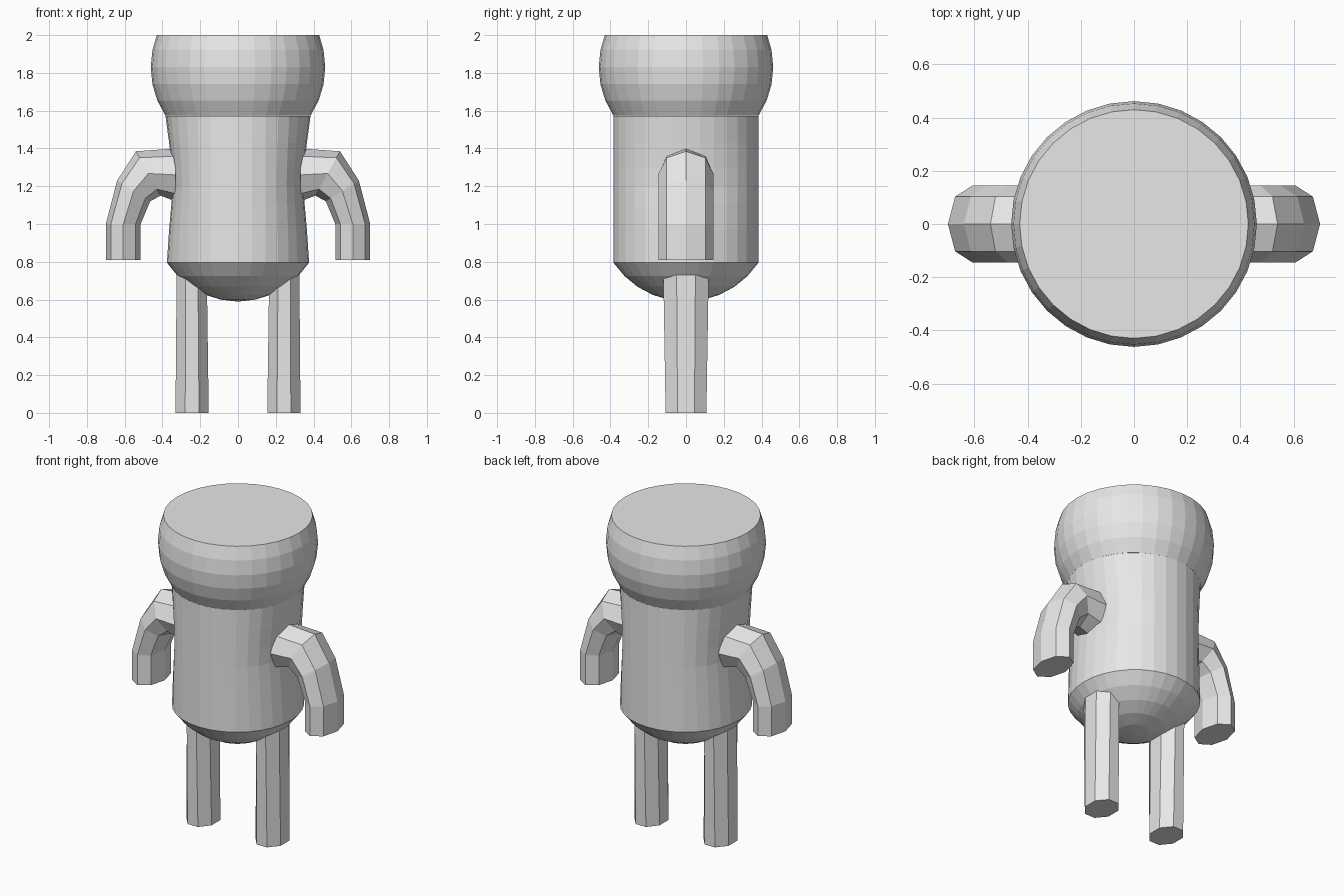
import bpy, bmesh
from math import sin, cos, pi, radians

cube = bpy.data.objects.get("Cube")
if cube:
    bpy.data.objects.remove(cube, do_unlink=True)

grey = bpy.data.materials.new("plain_grey")
grey.use_nodes = True
grey.diffuse_color = (0.8, 0.8, 0.8, 1)
grey.node_tree.nodes["Principled BSDF"].inputs["Base Color"].default_value = (0.8, 0.8, 0.8, 1)


def loft(name, rings):
    """Skin a list of closed rings of points and cap both ends."""
    bm = bmesh.new()
    loops = [[bm.verts.new(p) for p in ring] for ring in rings]
    n = len(loops[0])
    for a, b in zip(loops, loops[1:]):
        for i in range(n):
            j = (i + 1) % n
            bm.faces.new((a[i], a[j], b[j], b[i]))
    bm.faces.new(loops[0][::-1])
    bm.faces.new(loops[-1])
    bmesh.ops.recalc_face_normals(bm, faces=bm.faces)
    mesh = bpy.data.meshes.new(name)
    bm.to_mesh(mesh)
    bm.free()
    mesh.materials.append(grey)
    obj = bpy.data.objects.new(name, mesh)
    bpy.context.collection.objects.link(obj)
    return obj


def circle(r, z, pinch=0.0, n=32):
    pts = []
    for i in range(n):
        c, s = cos(2 * pi * i / n), sin(2 * pi * i / n)
        pts.append((r * c * (1 - pinch * c * c), r * s, z))
    return pts


def ball_rings(centre_z, first, last, pinch=0.0):
    """Latitude rings of a ball, in steps of a sixteenth of a half turn."""
    return [circle(R * cos(k * pi / 16), centre_z + R * sin(k * pi / 16), pinch)
            for k in range(first, last + 1)]


R = 0.462

# Body: rounded underside and a trunk pinched at the sides by the arms
underside = ball_rings(1.052, -7, -3, 0.02)
underside.insert(0, circle(0.005, 0.59))
waist = [circle(0.384, z, p) for z, p in
         ((0.97, 0.05), (1.1, 0.08), (1.2, 0.105), (1.3, 0.09), (1.43, 0.05))]
loft("body", underside + waist + [circle(0.384, 1.573)])

# Head: a ball cut flat at the top
loft("head", ball_rings(1.83, -3, 2)[:-1] + [circle(0.43, 2.0)])

# Arm sections, each given by its outer and inner point in x and z
ARM = [((0.33, 1.40), (0.33, 1.12)),
       ((0.54, 1.385), (0.41, 1.15)),
       ((0.64, 1.23), (0.465, 1.12)),
       ((0.70, 1.0), (0.515, 1.0)),
       ((0.70, 0.81), (0.515, 0.81))]


def arm_ring(outer, inner, side):
    ring = []
    for i in range(8):
        a = i * pi / 4
        t = (1 - cos(a)) / 2
        x = outer[0] + (inner[0] - outer[0]) * t
        z = outer[1] + (inner[1] - outer[1]) * t
        ring.append((side * x, 0.145 * sin(a), z))
    return ring


def leg_ring(x, half_x, half_y, z, side):
    ring = []
    for i in range(8):
        a = (i + 0.5) * pi / 4
        k = cos(radians(22.5))
        ring.append((side * (x + half_x * cos(a) / k), half_y * sin(a) / k, z))
    return ring


# Mirrored arms and legs
for label, side in (("left", 1), ("right", -1)):
    loft(label + "_arm", [arm_ring(o, i, side) for o, i in ARM])
    loft(label + "_leg", [leg_ring(0.243, 0.088, 0.108, 0, side),
                          leg_ring(0.245, 0.08, 0.12, 0.73, side)])
